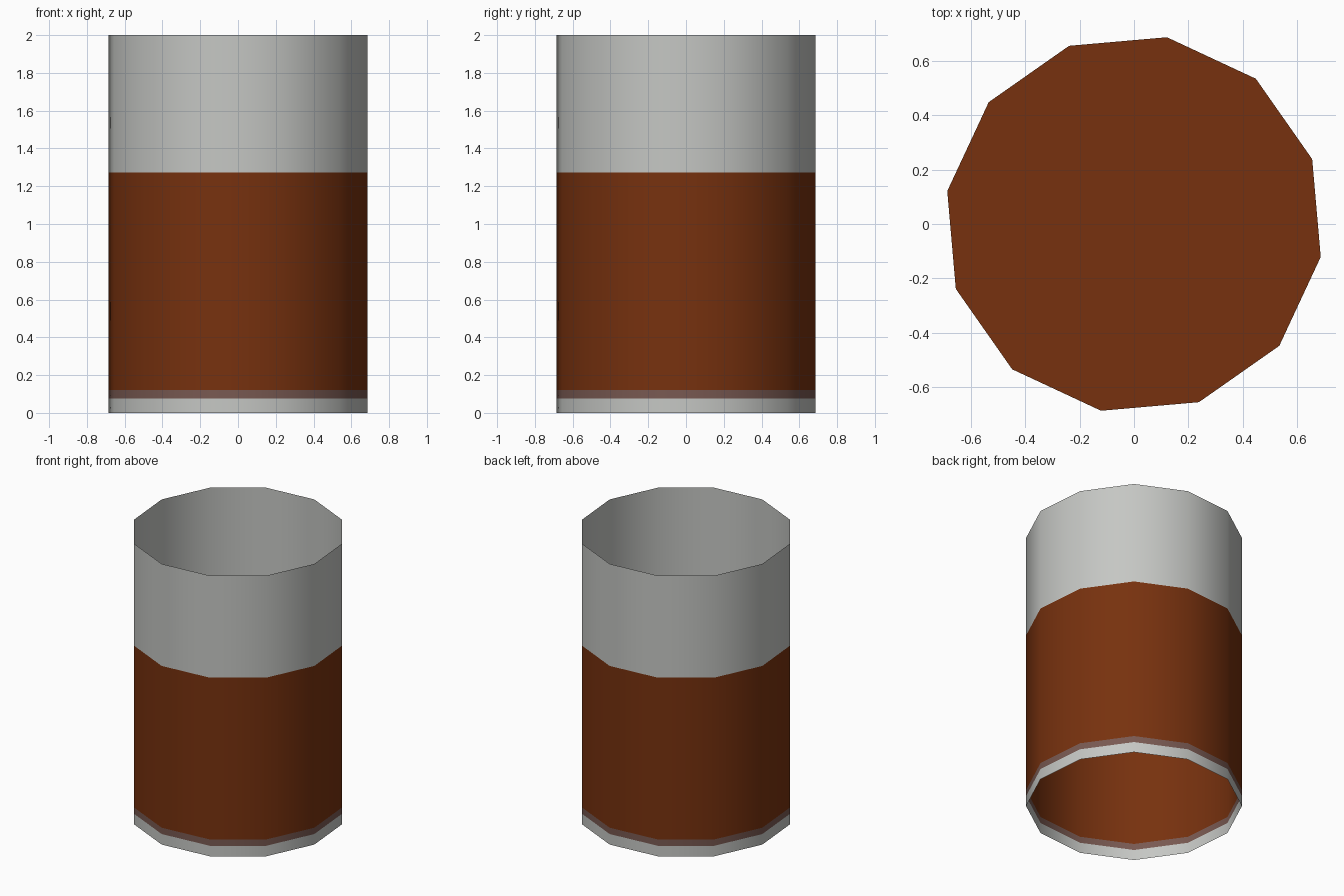
import bpy, bmesh, math

if "Cube" in bpy.data.objects:
    bpy.data.objects.remove(bpy.data.objects["Cube"])

SIDES = 12
RADIUS = 0.697
TURN = math.radians(20)


def material(name, rgb):
    m = bpy.data.materials.new(name)
    m.diffuse_color = (*rgb, 1.0)
    m.use_nodes = True
    m.node_tree.nodes["Principled BSDF"].inputs["Base Color"].default_value = m.diffuse_color
    return m


pale_grey = material("pale grey", (0.56, 0.57, 0.55))
dull_brown = material("dull brown", (0.19, 0.10, 0.083))
rich_brown = material("rich brown", (0.185, 0.031, 0.0045))


def ring(bm, z):
    return [bm.verts.new((RADIUS * math.cos(TURN + i * math.tau / SIDES),
                          RADIUS * math.sin(TURN + i * math.tau / SIDES), z))
            for i in range(SIDES)]


def finish(bm, name, mats):
    me = bpy.data.meshes.new(name)
    bm.to_mesh(me)
    bm.free()
    for m in mats:
        me.materials.append(m)
    ob = bpy.data.objects.new(name, me)
    bpy.context.collection.objects.link(ob)
    return ob


# Open thin-walled cup, coloured in bands by height
LEVELS = [0.0, 0.075, 0.12, 1.273, 2.0]
BAND_COLOUR = [0, 1, 2, 0]
bm = bmesh.new()
rings = [ring(bm, z) for z in LEVELS]
for low, high, colour in zip(rings, rings[1:], BAND_COLOUR):
    for i in range(SIDES):
        j = (i + 1) % SIDES
        f = bm.faces.new((low[i], low[j], high[j], high[i]))
        f.material_index = colour
        f.smooth = True
finish(bm, "cup_wall", [pale_grey, dull_brown, rich_brown])

# Flat surface of the drink inside the cup
bm = bmesh.new()
bm.faces.new(ring(bm, 1.273))
finish(bm, "drink_surface", [rich_brown])
